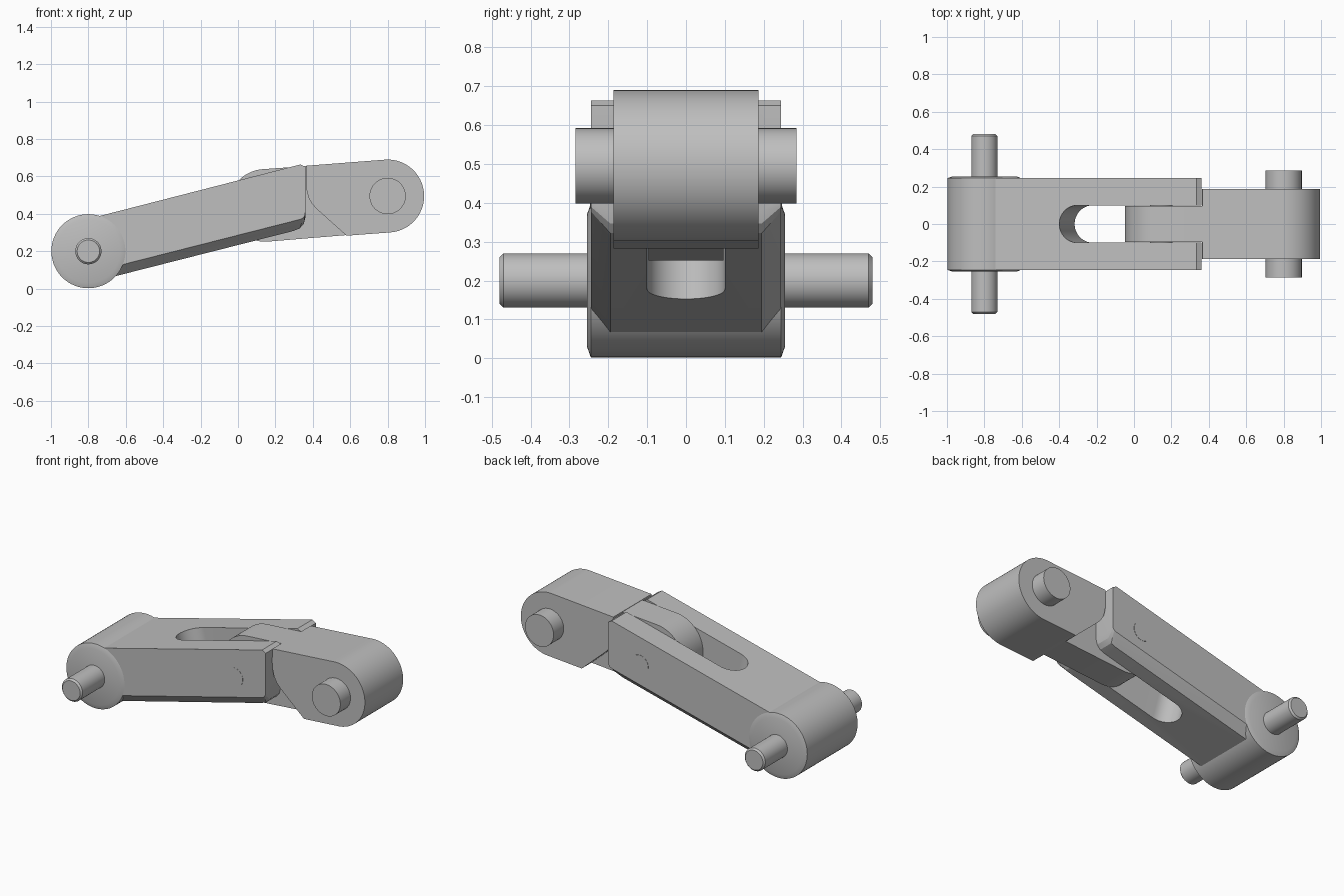
import bpy, bmesh
from math import sin, cos, pi, radians, atan2
from mathutils import Vector

cube = bpy.data.objects.get("Cube")
if cube:
    bpy.data.objects.remove(cube, do_unlink=True)

metal = bpy.data.materials.new("grey metal")
metal.use_nodes = True
metal.diffuse_color = (0.52, 0.52, 0.52, 1)
metal.node_tree.nodes["Principled BSDF"].inputs["Base Color"].default_value = metal.diffuse_color


def arc(center, r, a0, a1, n):
    return [(center[0] + r * cos(a0 + (a1 - a0) * i / n),
             center[1] + r * sin(a0 + (a1 - a0) * i / n)) for i in range(n + 1)]


def circle(center, r, n=64):
    return arc(center, r, 0, 2 * pi, n)[:-1]


def finish(name, bm):
    bmesh.ops.recalc_face_normals(bm, faces=bm.faces)
    mesh = bpy.data.meshes.new(name)
    bm.to_mesh(mesh)
    bm.free()
    mesh.materials.append(metal)
    obj = bpy.data.objects.new(name, mesh)
    bpy.context.collection.objects.link(obj)
    return obj


def smooth(obj):
    bpy.ops.object.select_all(action='DESELECT')
    obj.select_set(True)
    bpy.context.view_layer.objects.active = obj
    bpy.ops.object.shade_smooth_by_angle(angle=radians(25))


def loft(name, sections):
    """Skin matching (x, z) outlines placed along y, mirrored across y = 0."""
    sections = [(-y, p) for y, p in sections] + [(y, p) for y, p in reversed(sections)]
    bm = bmesh.new()
    rings = [[bm.verts.new((x, y, z)) for x, z in pts] for y, pts in sections]
    for a, b in zip(rings, rings[1:]):
        for i in range(len(a)):
            j = (i + 1) % len(a)
            bm.faces.new((a[i], a[j], b[j], b[i]))
    bm.faces.new(rings[0])
    bm.faces.new(rings[-1])
    return finish(name, bm)


axle_at, hinge_at, end_at = (-0.8, 0.2), (0.145, 0.445), (0.8, 0.495)

# Fork body with chamfered lower edges and a rounded lower tip
top = [(-0.8, 0.373), (0.335, 0.664), (0.36, 0.65)]
outer = top + [(0.36, 0.41), (0.357, 0.39), (0.349, 0.378), (0.335, 0.371), (-0.8, 0.082)]
inner = top + [(0.36, 0.38), (0.352, 0.347), (0.33, 0.322), (0.295, 0.308), (-0.8, 0.03)]
body = loft("fork_body", [(0.245, outer), (0.195, inner)])

# Slot through the fork, perpendicular to its slope
tilt = atan2(0.2546, 1)
along = Vector((cos(tilt), 0, sin(tilt)))
normal = Vector((-sin(tilt), 0, cos(tilt)))
middle = Vector((-0.262, 0, 0.34))
outline = arc((0, 0), 0.1, pi / 2, 3 * pi / 2, 24) + [(1.0, -0.1), (1.0, 0.1)]
bm = bmesh.new()
low, high = [[bm.verts.new(middle + along * u + Vector((0, v, 0)) + normal * h)
              for u, v in outline] for h in (-0.5, 0.5)]
for i in range(len(low)):
    j = (i + 1) % len(low)
    bm.faces.new((low[i], low[j], high[j], high[i]))
bm.faces.new(low)
bm.faces.new(high)
cutter = finish("slot_cutter", bm)
cutter.hide_render = True
cut = body.modifiers.new("slot", 'BOOLEAN')
cut.operation = 'DIFFERENCE'
cut.solver = 'EXACT'
cut.object = cutter
bpy.context.view_layer.objects.active = body
bpy.ops.object.modifier_apply(modifier=cut.name)
bpy.data.objects.remove(cutter, do_unlink=True)
smooth(body)

# Round barrel at the fork's base, with chamfered rims
smooth(loft("fork_barrel", [(0.255, circle(axle_at, 0.17)), (0.245, circle(axle_at, 0.198))]))

# Pins
smooth(loft("axle_pin", [(0.48, circle(axle_at, 0.06)), (0.47, circle(axle_at, 0.07))]))
smooth(loft("hinge_pin", [(0.2465, circle(hinge_at, 0.06))]))
smooth(loft("end_pin", [(0.285, circle(end_at, 0.097))]))

# Link: narrow tongue in the slot, wide round head outside it
lean = atan2(end_at[1] - hinge_at[1], end_at[0] - hinge_at[0])
tongue = arc(hinge_at, 0.194, lean + pi / 2, lean + 3 * pi / 2, 40)
tongue += arc(end_at, 0.19, lean - pi / 2, lean + pi / 2, 16)
smooth(loft("link_tongue", [(0.096, tongue)]))

head = arc(end_at, 0.195, lean - pi / 2, lean + pi / 2, 40)
head += [(0.365, 0.657), (0.363, 0.58), (0.366, 0.53), (0.377, 0.487),
         (0.394, 0.456), (0.418, 0.428), (0.58, 0.283)]
smooth(loft("link_head", [(0.186, head)]))
